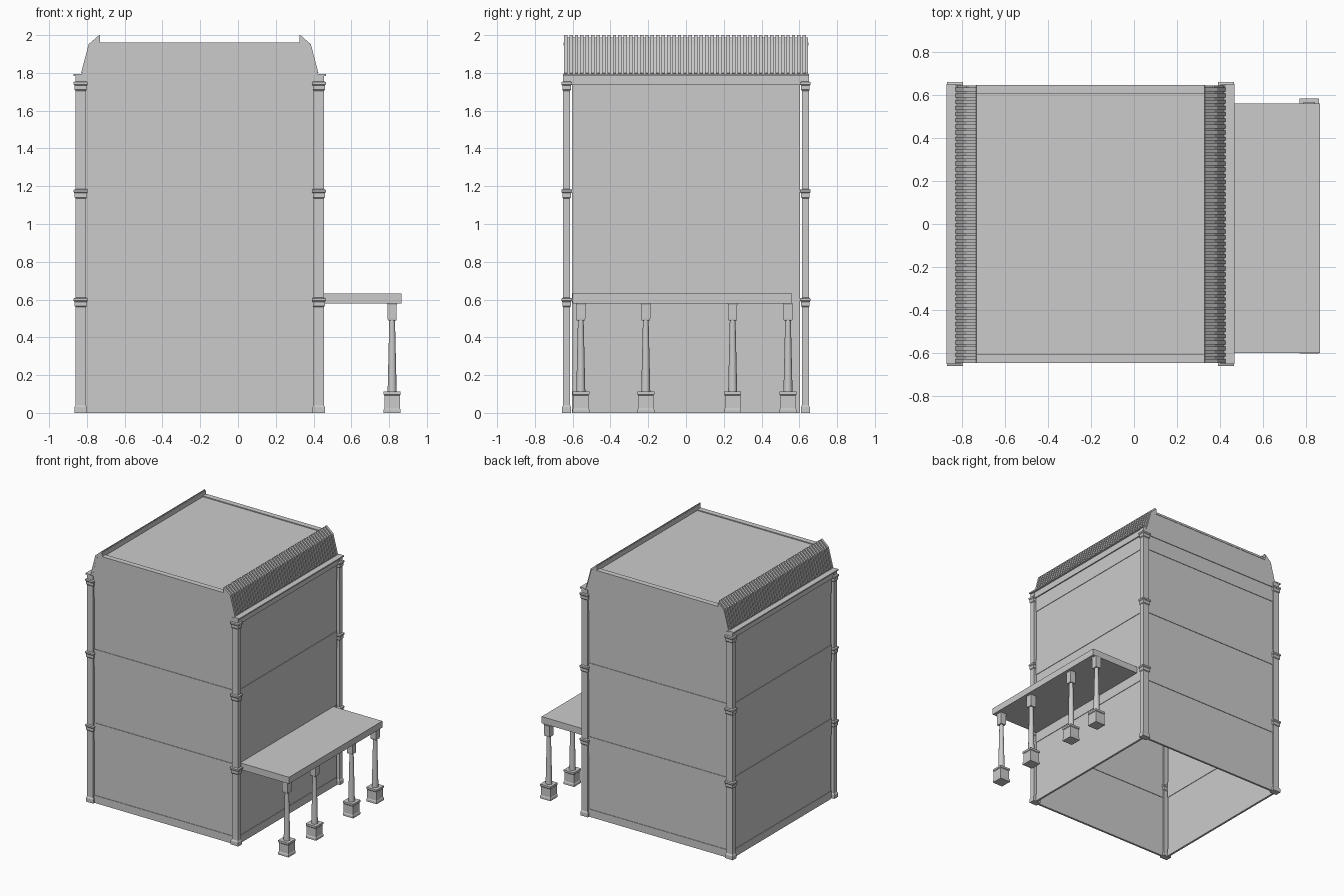
import bpy, bmesh
from math import radians

if "Cube" in bpy.data.objects:
    bpy.data.objects.remove(bpy.data.objects["Cube"])

CX = -0.2025          # centre line of the main block
HX, HY = 0.6575, 0.65  # half sizes to the outside of the corner posts


def finish(bm, name):
    bmesh.ops.recalc_face_normals(bm, faces=bm.faces[:])
    me = bpy.data.meshes.new(name)
    bm.to_mesh(me)
    bm.free()
    ob = bpy.data.objects.new(name, me)
    bpy.context.collection.objects.link(ob)
    return ob


def add_box(bm, x0, x1, y0, y1, z0, z1):
    v = bmesh.ops.create_cube(bm, size=1)["verts"]
    bmesh.ops.scale(bm, vec=(x1 - x0, y1 - y0, z1 - z0), verts=v)
    bmesh.ops.translate(bm, vec=((x0 + x1) / 2, (y0 + y1) / 2, (z0 + z1) / 2), verts=v)


def box(name, *b):
    bm = bmesh.new()
    add_box(bm, *b)
    return finish(bm, name)


def add_prism(bm, pts, y0, y1):
    # x-z outline extruded along y
    a = [bm.verts.new((x, y0, z)) for x, z in pts]
    b = [bm.verts.new((x, y1, z)) for x, z in pts]
    n = len(pts)
    bm.faces.new(a)
    bm.faces.new(b[::-1])
    for i in range(n):
        bm.faces.new((a[i], a[(i + 1) % n], b[(i + 1) % n], b[i]))


def add_stack(bm, cx, cy, hx, hy, rings):
    # rectangular loft: rings of (z, outward growth)
    loops = []
    for z, g in rings:
        loops.append([bm.verts.new((cx + sx * (hx + g), cy + sy * (hy + g), z))
                      for sx, sy in ((-1, -1), (1, -1), (1, 1), (-1, 1))])
    for a, b in zip(loops, loops[1:]):
        for i in range(4):
            bm.faces.new((a[i], a[(i + 1) % 4], b[(i + 1) % 4], b[i]))
    bm.faces.new(loops[0][::-1])
    bm.faces.new(loops[-1])


# Corner posts with a foot and a flared collar at each floor
POST = [(0, 0.006), (0.03, 0.006), (0.04, 0)]
for z in (0.56, 1.135, 1.705):
    POST += [(z, 0), (z + 0.006, 0.005), (z + 0.028, 0.005), (z + 0.034, 0.01)]
    POST += [(z + 0.046, 0.01), (z + 0.05, 0)]
POST.append((1.785, 0))
for sx, a in ((-1, "left"), (1, "right")):
    for sy, b in ((-1, "front"), (1, "back")):
        bm = bmesh.new()
        add_stack(bm, CX + sx * (HX - 0.027), sy * (HY - 0.018), 0.027, 0.018, POST)
        finish(bm, f"corner_post_{b}_{a}")

# Walls, each with slightly raised bands between storeys
BANDS = ((0, 0.06), (0.50, 0.63), (1.08, 1.21), (1.62, 1.74))
WX = HX - 0.054
for s, n in ((-1, "front"), (1, "back")):
    y = s * 0.632
    box(f"wall_{n}", CX - WX, CX + WX, y - 0.004, y + 0.004, 0, 1.76)
    bm = bmesh.new()
    for z0, z1 in BANDS:
        add_box(bm, CX - WX, CX + WX, y - 0.008, y + 0.008, z0, z1)
    finish(bm, f"wall_bands_{n}")
for s, n in ((-1, "left"), (1, "right")):
    x = CX + s * (HX - 0.022)
    box(f"wall_{n}", x - 0.004, x + 0.004, -0.604, 0.604, 0, 1.76)
    bm = bmesh.new()
    for z0, z1 in BANDS:
        add_box(bm, x - 0.008, x + 0.008, -0.604, 0.604, z0, z1)
    finish(bm, f"wall_bands_{n}")
    # Top beam and thin eave ledge
    xb = CX + s * (HX - 0.025)
    box(f"top_beam_{n}", xb - 0.02, xb + 0.02, -0.648, 0.648, 1.735, 1.79)
    xe = CX + s * (HX - 0.01)
    box(f"eave_ledge_{n}", xe - 0.022, xe + 0.022, -0.652, 0.652, 1.784, 1.794)

# Gable ends closing the roof at front and back
HALF = [(0.632, 1.74), (0.632, 1.79), (0.618, 1.80), (0.578, 1.95), (0.533, 1.955)]
outline = [(CX + x, z) for x, z in HALF] + [(CX - x, z) for x, z in reversed(HALF)]
for s, n in ((-1, "front"), (1, "back")):
    bm = bmesh.new()
    add_prism(bm, outline, s * 0.628, s * 0.645)
    finish(bm, f"gable_{n}")
    box(f"roof_lip_{n}", CX - 0.533, CX + 0.533, min(s * 0.605, s * 0.648),
        max(s * 0.605, s * 0.648), 1.944, 1.96)

# Flat roof
box("flat_roof", CX - 0.56, CX + 0.56, -0.64, 0.64, 1.943, 1.953)

# Sloping ribbed roof sides
CORE = [(0.622, 1.79), (0.617, 1.80), (0.577, 1.945), (0.533, 1.988), (0.528, 1.988),
        (0.528, 1.945), (0.565, 1.94), (0.60, 1.79)]
RIB = [(0.612, 1.795), (0.628, 1.80), (0.588, 1.952), (0.533, 2.0), (0.528, 2.0),
       (0.528, 1.985), (0.57, 1.943)]
N = 45
for s, n in ((-1, "left"), (1, "right")):
    bm = bmesh.new()
    add_prism(bm, [(CX + s * x, z) for x, z in CORE], -0.645, 0.645)
    finish(bm, f"roof_slope_{n}")
    bm = bmesh.new()
    step = 1.292 / N
    for i in range(N):
        y = -0.646 + i * step
        add_prism(bm, [(CX + s * x, z) for x, z in RIB], y, y + step * 0.62)
    finish(bm, f"roof_ribs_{n}")

# Porch canopy
box("porch_canopy", 0.44, 0.865, -0.60, 0.56, 0.58, 0.632)

# Porch columns: plinth, tapered round shaft, square capital
PLINTH = [(0, 0.004), (0.018, 0.004), (0.024, 0), (0.092, 0), (0.097, 0.004), (0.112, 0.004)]
CAPITAL = [(0.488, -0.002), (0.50, 0), (0.57, 0), (0.58, 0.003)]
for i, y in enumerate((-0.557, -0.213, 0.247, 0.54), 1):
    bm = bmesh.new()
    add_stack(bm, 0.816, y, 0.041, 0.041, PLINTH)
    finish(bm, f"column_plinth_{i}")
    bm = bmesh.new()
    add_stack(bm, 0.816, y, 0.024, 0.024, CAPITAL)
    finish(bm, f"column_capital_{i}")
    bpy.ops.mesh.primitive_cone_add(vertices=16, radius1=0.024, radius2=0.015, depth=0.386,
                                    location=(0.816, y, 0.302))
    bpy.context.object.name = f"column_shaft_{i}"
    bpy.ops.object.shade_smooth_by_angle(angle=radians(40))
